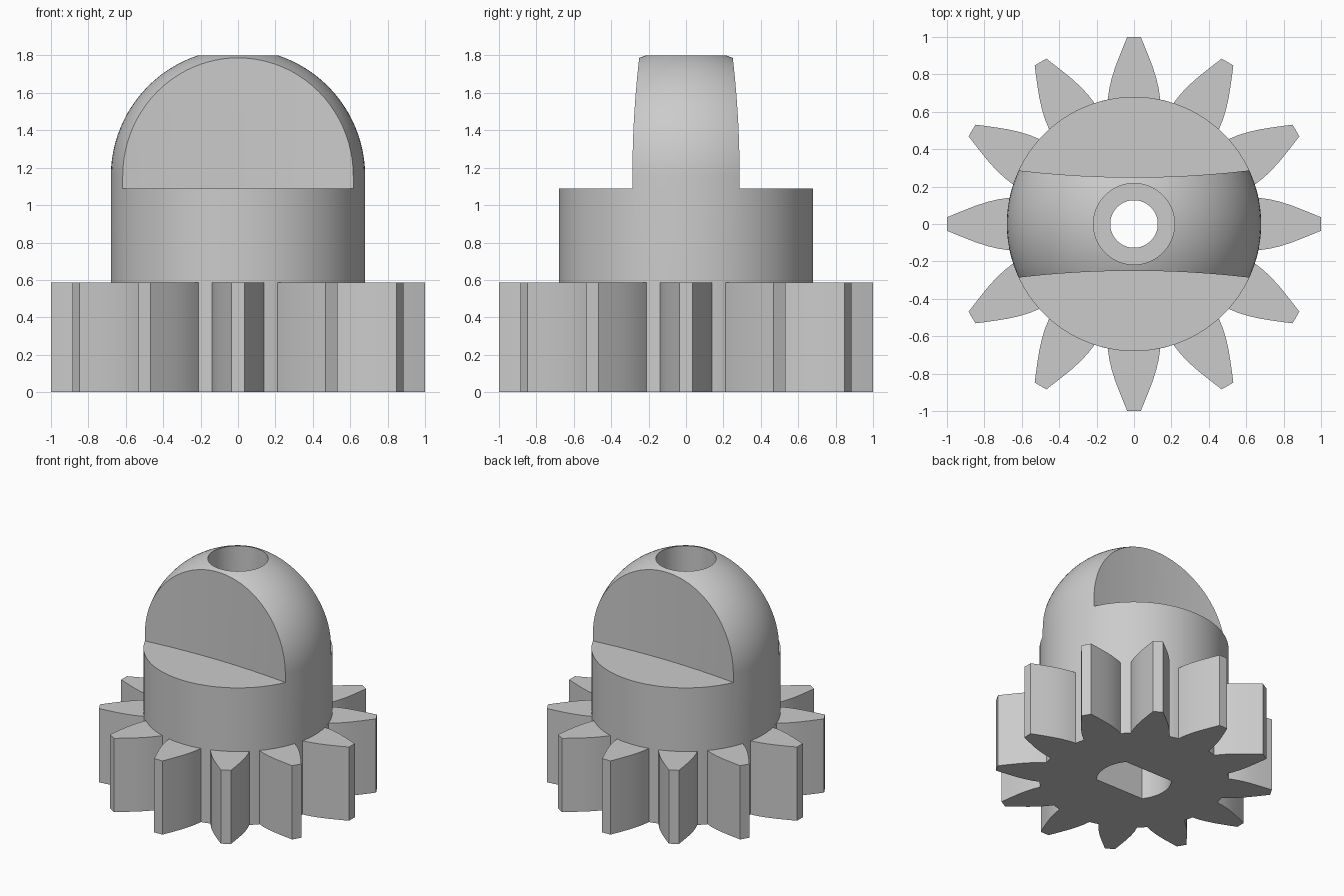
import bpy, bmesh
from math import sin, cos, pi, sqrt, asin, radians

if "Cube" in bpy.data.objects:
    bpy.data.objects.remove(bpy.data.objects["Cube"], do_unlink=True)

# Main sizes
HUB_R, GEAR_H, LEDGE_Z, DOME_Z = 0.68, 0.585, 1.09, 1.155
TEETH, SHAFT_TOP, BORE_FLOOR = 12, 0.8, 1.1

grey = bpy.data.materials.new("plain grey")
grey.use_nodes = True
grey.diffuse_color = (0.6, 0.6, 0.6, 1)
grey.node_tree.nodes["Principled BSDF"].inputs["Base Color"].default_value = (0.6, 0.6, 0.6, 1)


def finish(bm, name):
    bmesh.ops.recalc_face_normals(bm, faces=bm.faces)
    mesh = bpy.data.meshes.new(name)
    bm.to_mesh(mesh)
    bm.free()
    mesh.materials.append(grey)
    ob = bpy.data.objects.new(name, mesh)
    bpy.context.collection.objects.link(ob)
    return ob


def prism(name, outline, z0, z1):
    bm = bmesh.new()
    face = bm.faces.new([bm.verts.new((x, y, z0)) for x, y in outline])
    top = bmesh.ops.extrude_face_region(bm, geom=[face], use_keep_orig=True)
    verts = [g for g in top["geom"] if isinstance(g, bmesh.types.BMVert)]
    bmesh.ops.translate(bm, verts=verts, vec=(0, 0, z1 - z0))
    return finish(bm, name)


def lathe(name, profile, steps=96):
    bm = bmesh.new()
    verts = [bm.verts.new((r, 0, z)) for r, z in profile]
    edges = [bm.edges.new(pair) for pair in zip(verts, verts[1:])]
    bmesh.ops.spin(bm, geom=verts + edges, cent=(0, 0, 0), axis=(0, 0, 1),
                   angle=2 * pi, steps=steps)
    bmesh.ops.remove_doubles(bm, verts=bm.verts, dist=0.0001)
    return finish(bm, name)


def circle(radius, count=64):
    return [(radius * cos(2 * pi * i / count), radius * sin(2 * pi * i / count))
            for i in range(count)]


def select_only(ob):
    bpy.ops.object.select_all(action="DESELECT")
    ob.select_set(True)
    bpy.context.view_layer.objects.active = ob


def cut(ob, cutters):
    select_only(ob)
    for c in cutters:
        c.hide_render = True
        mod = ob.modifiers.new("cut", "BOOLEAN")
        mod.operation, mod.solver, mod.object = "DIFFERENCE", "EXACT", c
        bpy.ops.object.modifier_apply(modifier=mod.name)
    select_only(ob)
    bpy.ops.object.shade_smooth_by_angle(angle=radians(25))


# Gear: curved tooth flanks, flat tips, round root
flank = [(0.665, 0.14), (0.72, 0.133), (0.78, 0.119), (0.84, 0.1),
         (0.9, 0.077), (0.95, 0.057), (1.0, 0.036)]
tooth = [(a, -h) for a, h in flank] + [(a, h) for a, h in reversed(flank)]
base = asin(0.14 / HUB_R)
pitch = 2 * pi / TEETH
outline = []
for i in range(TEETH):
    t = i * pitch
    outline += [(a * cos(t) - h * sin(t), a * sin(t) + h * cos(t)) for a, h in tooth]
    for k in (1, 2, 3):
        r = t + base + (pitch - 2 * base) * k / 4
        outline.append((HUB_R * cos(r), HUB_R * sin(r)))
gear = prism("gear", outline, 0, GEAR_H)

# Hub: cylinder with a round dome
dome = [(HUB_R * cos(pi / 2 * i / 24), DOME_Z + HUB_R * sin(pi / 2 * i / 24))
        for i in range(24)]
hub = lathe("domed_hub", [(0, GEAR_H), (HUB_R, GEAR_H)] + dome + [(0, DOME_Z + HUB_R)])

# Side cuts leave a gently hollowed upright grip
cutters = []
for side in (-1, 1):
    xs = [0.8 * i / 8 for i in range(-8, 9)]
    edge = [(x, side * (0.25 + 0.096 * x * x)) for x in xs]
    cutters.append(prism("grip_cutter", edge + [(0.8, side), (-0.8, side)], LEDGE_Z, 2))

# Shaft socket with two flats, screw hole and wide screw bore
half_flat, socket_r = 0.165, 0.27
a = asin(half_flat / socket_r)
arc = [-a + 2 * a * i / 16 for i in range(17)]
socket = [(socket_r * cos(t + s), socket_r * sin(t + s)) for s in (0, pi) for t in arc]
shaft = prism("shaft_cutter", socket, -0.1, SHAFT_TOP)
screw = prism("screw_cutter", circle(0.127), 0.5, 1.5)
bore = prism("bore_cutter", circle(0.217), BORE_FLOOR, 2)
cutters += [shaft, screw, bore]

cut(gear, [shaft])
cut(hub, cutters)
for c in cutters:
    bpy.data.objects.remove(c, do_unlink=True)
